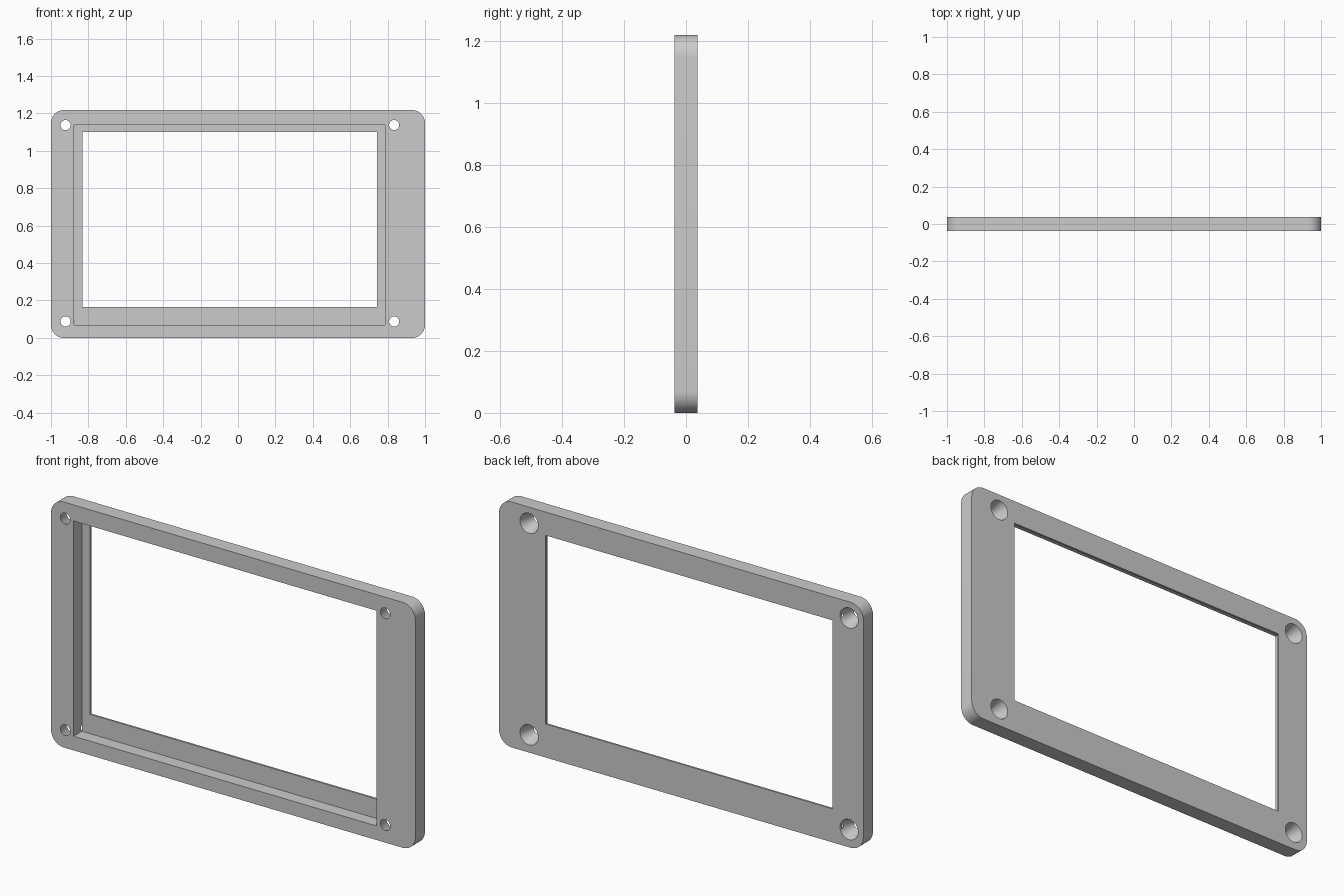
import bpy, bmesh, math
from mathutils import Matrix, Vector

default = bpy.data.objects.get("Cube")
if default:
    bpy.data.objects.remove(default, do_unlink=True)

WIDTH, HEIGHT, HALF = 2.0, 1.218, 0.0375   # plate size and half thickness
LIP = 0.01                                 # thin rim behind the recess
CORNER = 0.07
HOLE_FRONT, HOLE_BACK = 0.027, 0.05

grey = bpy.data.materials.new("plain grey")
grey.use_nodes = True
grey.diffuse_color = (0.6, 0.6, 0.6, 1)
grey.node_tree.nodes["Principled BSDF"].inputs["Base Color"].default_value = grey.diffuse_color


def make_object(name, bm):
    bmesh.ops.recalc_face_normals(bm, faces=bm.faces)
    mesh = bpy.data.meshes.new(name)
    bm.to_mesh(mesh)
    bm.free()
    mesh.materials.append(grey)
    obj = bpy.data.objects.new(name, mesh)
    bpy.context.collection.objects.link(obj)
    return obj


def box(x0, x1, y0, y1, z0, z1):
    bm = bmesh.new()
    centre = Vector((x0 + x1, y0 + y1, z0 + z1)) / 2
    bmesh.ops.create_cube(bm, size=1, matrix=Matrix.Translation(centre)
                          @ Matrix.Diagonal((x1 - x0, y1 - y0, z1 - z0, 1)))
    return bm


def cut(target, cutter):
    cutter.hide_render = True
    mod = target.modifiers.new("cut", 'BOOLEAN')
    mod.operation, mod.solver, mod.object = 'DIFFERENCE', 'EXACT', cutter
    bpy.ops.object.select_all(action='DESELECT')
    bpy.context.view_layer.objects.active = target
    target.select_set(True)
    bpy.ops.object.modifier_apply(modifier=mod.name)
    bpy.data.objects.remove(cutter, do_unlink=True)


# Plate with four rounded corners
bm = box(-WIDTH / 2, WIDTH / 2, -HALF, HALF, 0, HEIGHT)
corners = [e for e in bm.edges if abs(e.verts[0].co.y - e.verts[1].co.y) > HALF]
bmesh.ops.bevel(bm, geom=corners, offset=CORNER, segments=12, profile=0.5, affect='EDGES')
frame = make_object("bezel_frame", bm)

# Recess from the front, then the window through the remaining lip
cut(frame, make_object("recess_cutter", box(-0.877, 0.787, -0.1, HALF - LIP, 0.07, 1.138)))
cut(frame, make_object("window_cutter", box(-0.832, 0.744, -0.1, 0.1, 0.166, 1.102)))

# Tapered screw holes, wider at the back
margin = 0.01
slope = (HOLE_BACK - HOLE_FRONT) / (2 * HALF)
for x in (-0.922, 0.835):
    for z in (0.088, 1.138):
        bm = bmesh.new()
        bmesh.ops.create_cone(
            bm, cap_ends=True, segments=32, depth=2 * (HALF + margin),
            radius1=HOLE_BACK + slope * margin, radius2=HOLE_FRONT - slope * margin,
            matrix=Matrix.Translation((x, 0, z)) @ Matrix.Rotation(math.pi / 2, 4, 'X'))
        cut(frame, make_object("hole_cutter", bm))

bpy.ops.object.shade_smooth_by_angle(angle=math.radians(30))
